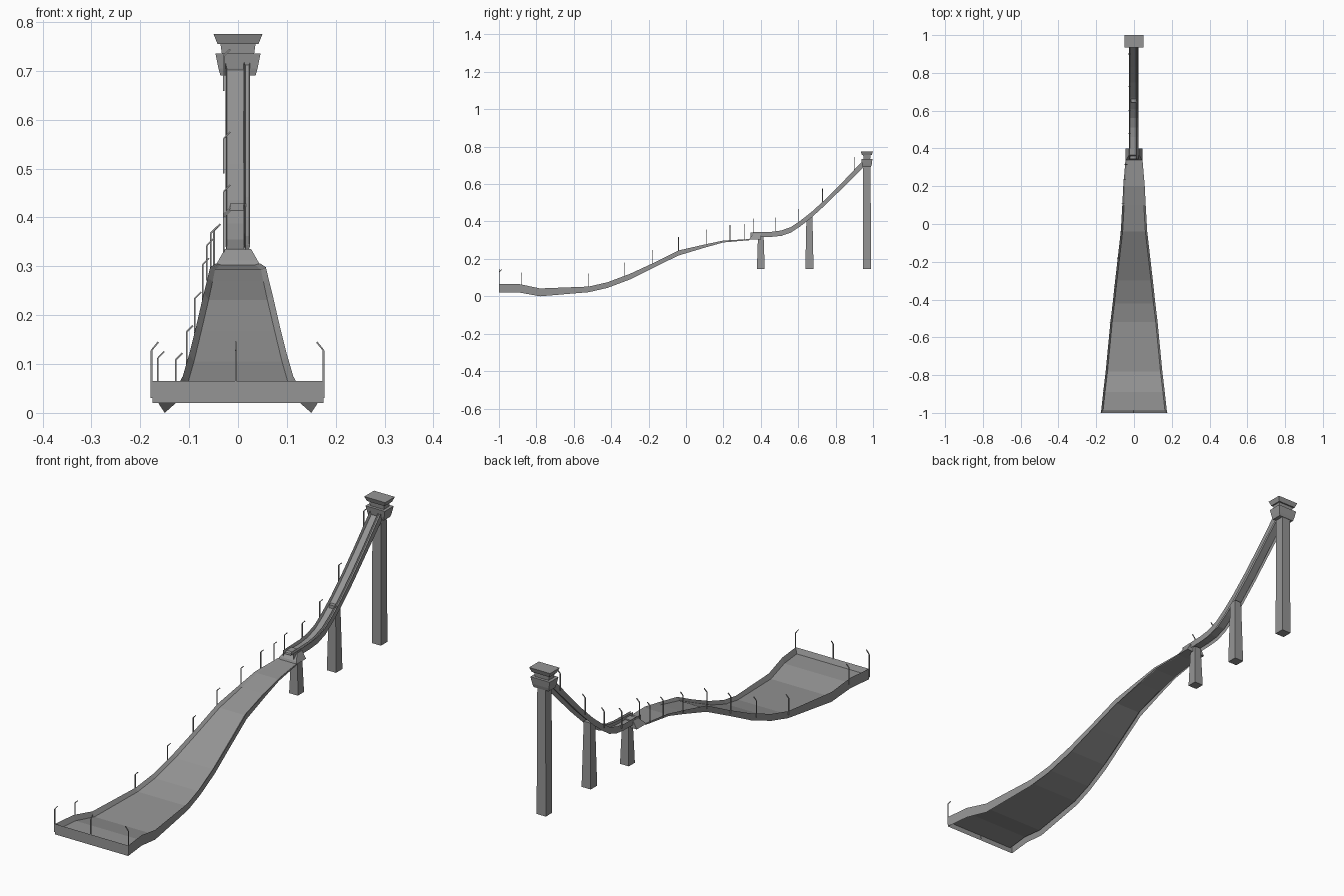
import bpy
import bmesh
from mathutils import Vector

cube = bpy.data.objects.get("Cube")
if cube:
    bpy.data.objects.remove(cube, do_unlink=True)

concrete = bpy.data.materials.new("concrete_grey")
concrete.use_nodes = True
GREY = (0.3, 0.3, 0.3, 1)
concrete.diffuse_color = GREY
concrete.node_tree.nodes["Principled BSDF"].inputs["Base Color"].default_value = GREY


def finish(name, bm):
    mesh = bpy.data.meshes.new(name)
    bm.to_mesh(mesh)
    bm.free()
    obj = bpy.data.objects.new(name, mesh)
    mesh.materials.append(concrete)
    bpy.context.collection.objects.link(obj)
    return obj


def loft(name, sections, closed=False):
    """Skin a list of point rows; closed makes a capped solid."""
    bm = bmesh.new()
    rows = [[bm.verts.new(p) for p in s] for s in sections]
    count = len(rows[0])
    for a, b in zip(rows, rows[1:]):
        for i in range(count if closed else count - 1):
            j = (i + 1) % count
            bm.faces.new((a[i], a[j], b[j], b[i]))
    if closed:
        bm.faces.new(rows[0][::-1])
        bm.faces.new(rows[-1])
        bmesh.ops.recalc_face_normals(bm, faces=bm.faces)
    return finish(name, bm)


def rect(x, y0, y1, z):
    return [(-x, y0, z), (x, y0, z), (x, y1, z), (-x, y1, z)]


def pole(name, base, knee, tip, r=0.0016):
    """Square mast with a slanted lamp arm."""
    bm = bmesh.new()
    for a, b in ((base, knee), (knee, tip)):
        a, b = Vector(a), Vector(b)
        turn = (b - a).to_track_quat("Z", "Y")
        ends = [[bm.verts.new(p + turn @ Vector((r * i, r * j, 0)))
                 for i, j in ((-1, -1), (1, -1), (1, 1), (-1, 1))] for p in (a, b)]
        lo, hi = ends
        for i in range(4):
            j = (i + 1) % 4
            bm.faces.new((lo[i], lo[j], hi[j], hi[i]))
        bm.faces.new(lo[::-1])
        bm.faces.new(hi)
    finish(name, bm)


def sample(rows, y):
    """Interpolate a profile table at y."""
    for a, b in zip(rows, rows[1:]):
        if y <= b[0]:
            t = (y - a[0]) / (b[0] - a[0])
            return [p + (q - p) * t for p, q in zip(a, b)]
    return rows[-1]


# Landing hill: y, half width, wall bottom, wall top
HILL = [(-1, .175, .02, .065), (-.89, .163, .02, .065), (-.78, .15, 0, .042),
        (-.52, .125, .022, .052), (-.42, .113, .045, .075), (-.3, .1, .09, .12),
        (-.17, .085, .155, .18), (-.04, .07, .218, .245), (.1, .062, .26, .277),
        (.2, .057, .288, .298), (.34, .045, .3, .306)]


def hill_section(y, w, lo, hi):
    mid, inner = (lo + hi) / 2, w - .01
    return [(-w, y, lo), (-w, y, hi), (-inner, y, mid),
            (inner, y, mid), (w, y, hi), (w, y, lo)]


loft("landing_hill", [hill_section(*row) for row in HILL])

# Front barrier with a sloped inner face
loft("front_barrier", [[(x, -1, .02), (x, -1, .065), (x * .95, -.99, .043)]
                       for x in (-.175, .175)])

# Take-off table
loft("takeoff_block", [rect(.045, .338, .4, .303), rect(.04, .342, .4, .312),
                       rect(.027, .365, .4, .335)], True)

# Inrun: y, wall bottom, wall top
INRUN = [(.345, .316, .342), (.46, .318, .345), (.51, .323, .352), (.56, .34, .37),
         (.61, .373, .403), (.67, .42, .45), (.75, .493, .523), (.83, .572, .603),
         (.95, .69, .73)]


def inrun_section(y, lo, hi):
    mid = (lo + hi) / 2
    return [(x, y, z) for x, z in
            ((-.026, lo), (-.026, hi), (-.022, mid), (.011, mid), (.012, hi),
             (.015, hi - .008), (.022, hi - .008), (.025, hi), (.025, lo))]


loft("inrun_track", [inrun_section(*row) for row in INRUN])

# Supporting pillars: centre y, foot half size, head half size, top z
for name, y, foot, head, top in (("takeoff_pillar", .4, .021, .015, .322),
                                 ("middle_pillar", .66, .022, .016, .428),
                                 ("tower_pillar", .967, .022, .02, .72)):
    loft(name, [rect(foot, y - foot, y + foot, .145),
                rect(head, y - head, y + head, top)], True)

# Start house: flared lower storey, neck and flared roof
for name, levels in (
        ("start_cabin", ((.036, .022, .69), (.04, .026, .705), (.046, .03, .735))),
        ("start_neck", ((.033, .018, .735), (.036, .02, .756))),
        ("start_roof", ((.042, .026, .755), (.05, .033, .775)))):
    loft(name, [rect(x, .967 - d, .967 + d, z) for x, d, z in levels], True)

# Lamp poles along the right-hand edge
HEIGHT, ARM = .085, .013
for i, y in enumerate((-.88, -.52, -.33, -.18, -.04, .11, .235, .315,
                       .36, .48, .6, .73, .9)):
    if y < .34:
        _, w, lo, hi = sample(HILL, y)
    else:
        (_, lo, hi), w = sample(INRUN, y), .027
    x, base = -w - .002, (lo + hi) / 2
    knee = base + HEIGHT - ARM
    pole(f"lamp_pole_{i + 1}", (x, y, base), (x, y, knee), (x + ARM, y, knee + ARM))

# Taller poles at the front barrier
for name, x, dx, dy in (("front_pole_right", -.177, .014, 0),
                        ("front_pole_left", .175, -.014, 0),
                        ("front_pole_centre", -.005, 0, .014)):
    pole(name, (x, -.999, .03), (x, -.999, .128), (x + dx, -.999 + dy, .145))
